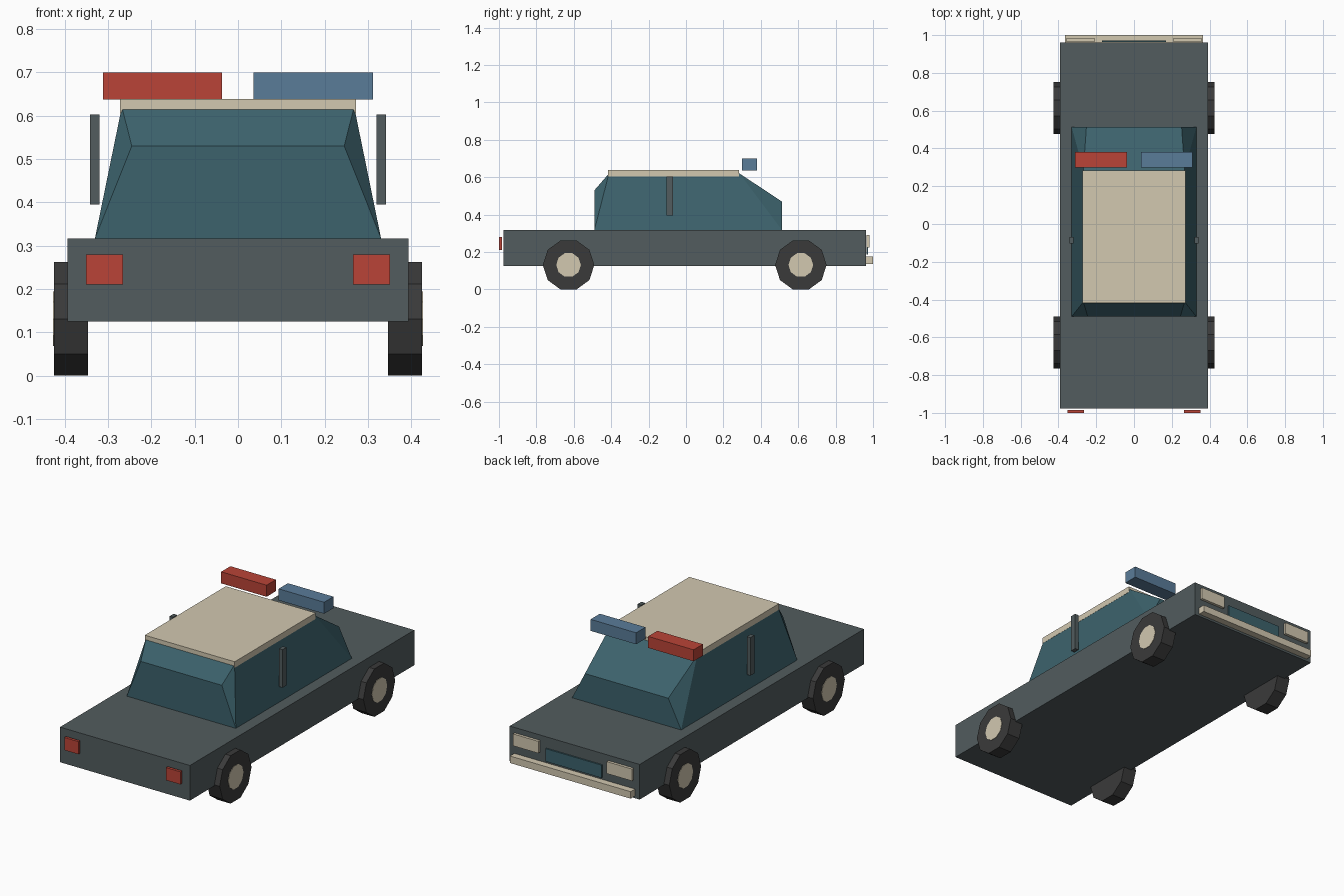
import bpy, bmesh, math

if "Cube" in bpy.data.objects:
    bpy.data.objects.remove(bpy.data.objects["Cube"])


def material(name, hex_code):
    rgb = [int(hex_code[i:i + 2], 16) / 255 for i in (0, 2, 4)]
    m = bpy.data.materials.new(name)
    m.diffuse_color = [c / 12.92 if c < 0.04045 else ((c + 0.055) / 1.055) ** 2.4
                       for c in rgb] + [1]
    m.use_nodes = True
    m.node_tree.nodes["Principled BSDF"].inputs["Base Color"].default_value = m.diffuse_color
    return m


PAINT = material("grey_paint", "525C5E")
GLASS = material("teal_glass", "3C626C")
CREAM = material("cream", "D2C8B0")
RED = material("red", "BA4437")
BLUE = material("blue", "5A7C99")
RUBBER = material("rubber", "3A3A3A")


def finish(name, bm, mat):
    bmesh.ops.recalc_face_normals(bm, faces=bm.faces)
    me = bpy.data.meshes.new(name)
    bm.to_mesh(me)
    bm.free()
    me.materials.append(mat)
    ob = bpy.data.objects.new(name, me)
    bpy.context.collection.objects.link(ob)
    return ob


def box(name, xs, ys, zs, mat):
    bm = bmesh.new()
    bmesh.ops.create_cube(bm, size=1)
    for v in bm.verts:
        for i, (a, b) in enumerate((xs, ys, zs)):
            v.co[i] = (a + b) / 2 + v.co[i] * (b - a)
    return finish(name, bm, mat)


def disc(name, x0, x1, y, z, r, mat):
    """Ten-sided drum along x with a vertex pointing along y."""
    bm = bmesh.new()
    ring = [(y + r * math.cos(i * math.tau / 10), z + r * math.sin(i * math.tau / 10))
            for i in range(10)]
    face = bm.faces.new([bm.verts.new((x0, *p)) for p in ring])
    ext = bmesh.ops.extrude_face_region(bm, geom=[face], use_keep_orig=True)
    for g in ext["geom"]:
        if isinstance(g, bmesh.types.BMVert):
            g.co.x = x1
    return finish(name, bm, mat)


# Lower body
box("body", (-0.393, 0.393), (-0.977, 0.962), (0.125, 0.317), PAINT)

# Glass cabin: mirrored profile of (half width, y, z)
profile = [(0.33, -0.49, 0.317), (0.245, -0.49, 0.53), (0.268, -0.412, 0.62),
           (0.268, 0.286, 0.62), (0.252, 0.513, 0.47), (0.33, 0.513, 0.317)]
bm = bmesh.new()
left, right = ([bm.verts.new((s * x, y, z)) for x, y, z in profile] for s in (-1, 1))
for i in range(6):
    j = (i + 1) % 6
    bm.faces.new((left[i], left[j], right[j], right[i]))
for side in (left, right):
    for ids in ((0, 1, 2), (0, 2, 3, 5), (3, 4, 5)):
        bm.faces.new([side[i] for i in ids])
finish("cabin", bm, GLASS)

# Roof panel and warning lights
box("roof", (-0.272, 0.272), (-0.417, 0.283), (0.605, 0.638), CREAM)
box("red_warning_light", (-0.312, -0.037), (0.30, 0.38), (0.637, 0.70), RED)
box("blue_warning_light", (0.036, 0.311), (0.30, 0.38), (0.637, 0.70), BLUE)

# Grille and bumper
box("grille", (-0.17, 0.17), (0.964, 0.972), (0.187, 0.257), GLASS)
box("bumper", (-0.365, 0.365), (0.962, 1.0), (0.137, 0.175), CREAM)

# Paired parts on both sides
for label, s in (("left", -1), ("right", 1)):
    def span(a, b):
        return sorted((s * a, s * b))
    box(label + "_door_pillar", span(0.32, 0.342), (-0.103, -0.069), (0.395, 0.603), PAINT)
    box(label + "_tail_light", span(0.265, 0.351), (-1.0, -0.985), (0.211, 0.28), RED)
    box(label + "_headlight", span(0.207, 0.36), (0.966, 0.981), (0.225, 0.29), CREAM)
    for end, y in (("minus_y", -0.628), ("plus_y", 0.614)):
        disc(f"{label}_{end}_tyre", s * 0.346, s * 0.425, y, 0.131, 0.1377, RUBBER)
        disc(f"{label}_{end}_hub", s * 0.40, s * 0.427, y, 0.131, 0.066, CREAM)
